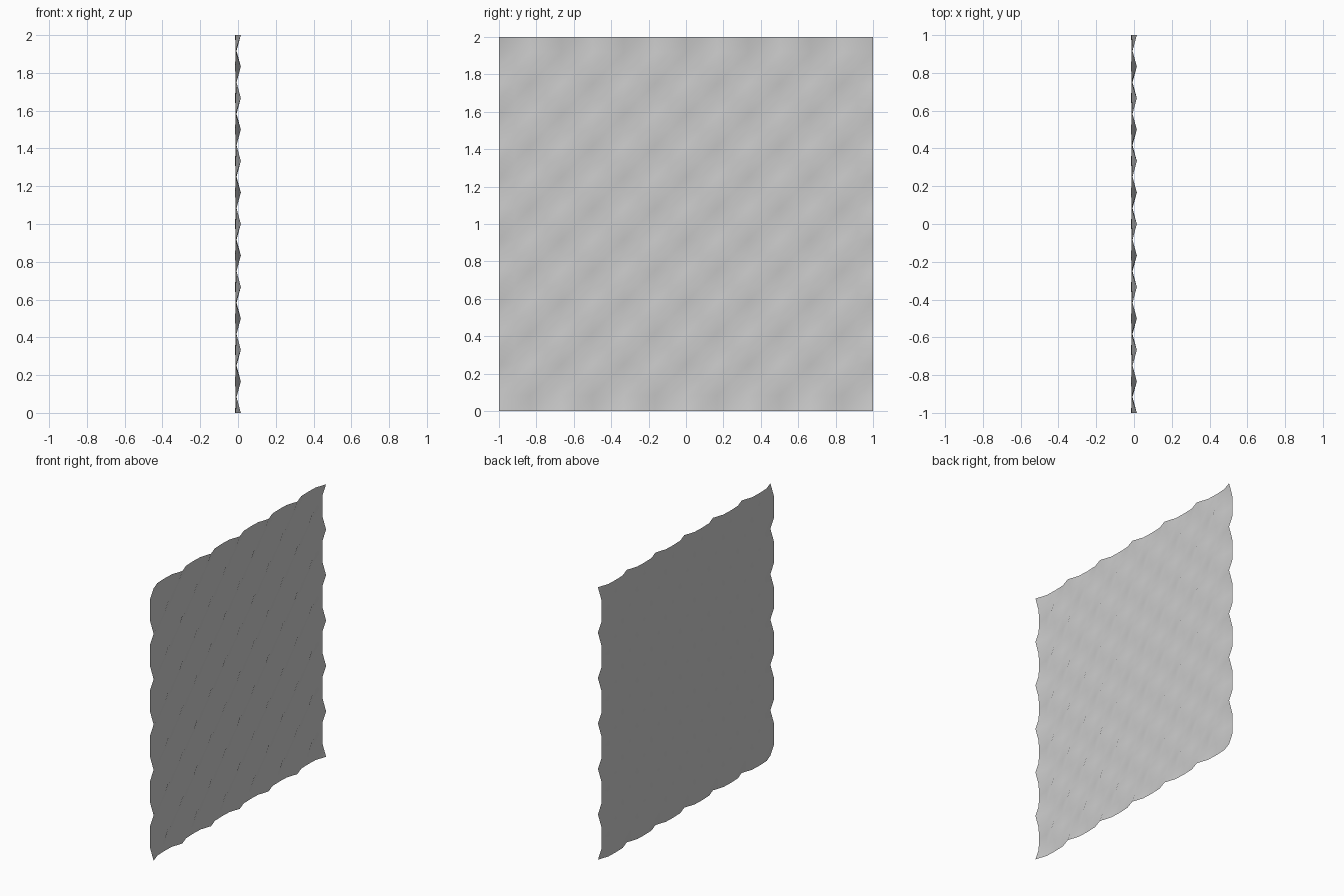
import bpy, bmesh

if "Cube" in bpy.data.objects:
    bpy.data.objects.remove(bpy.data.objects["Cube"])

N = 24                 # quads per side, four per quilt repeat
STEP = 2 / N
TUFT, SEAM, SLOPE, PILLOW = 0.015, -0.008, -0.0125, -0.0155


def depth(i, j):
    """Surface offset along x for a diamond-quilted panel."""
    if i % 2 and j % 2:
        return SEAM                      # middle of a diagonal seam
    if i % 2 or j % 2:
        return SLOPE                     # between tuft and pillow crown
    return TUFT if (i // 2 + j // 2) % 2 == 0 else PILLOW


# Quilted sheet standing in the YZ plane
bm = bmesh.new()
grid = [[bm.verts.new((depth(i, j), -1 + i * STEP, j * STEP))
         for j in range(N + 1)] for i in range(N + 1)]
for i in range(N):
    for j in range(N):
        f = bm.faces.new((grid[i][j], grid[i + 1][j],
                          grid[i + 1][j + 1], grid[i][j + 1]))
        f.smooth = True

mesh = bpy.data.meshes.new("quilted_panel")
bm.to_mesh(mesh)
bm.free()
panel = bpy.data.objects.new("quilted_panel", mesh)
bpy.context.collection.objects.link(panel)
